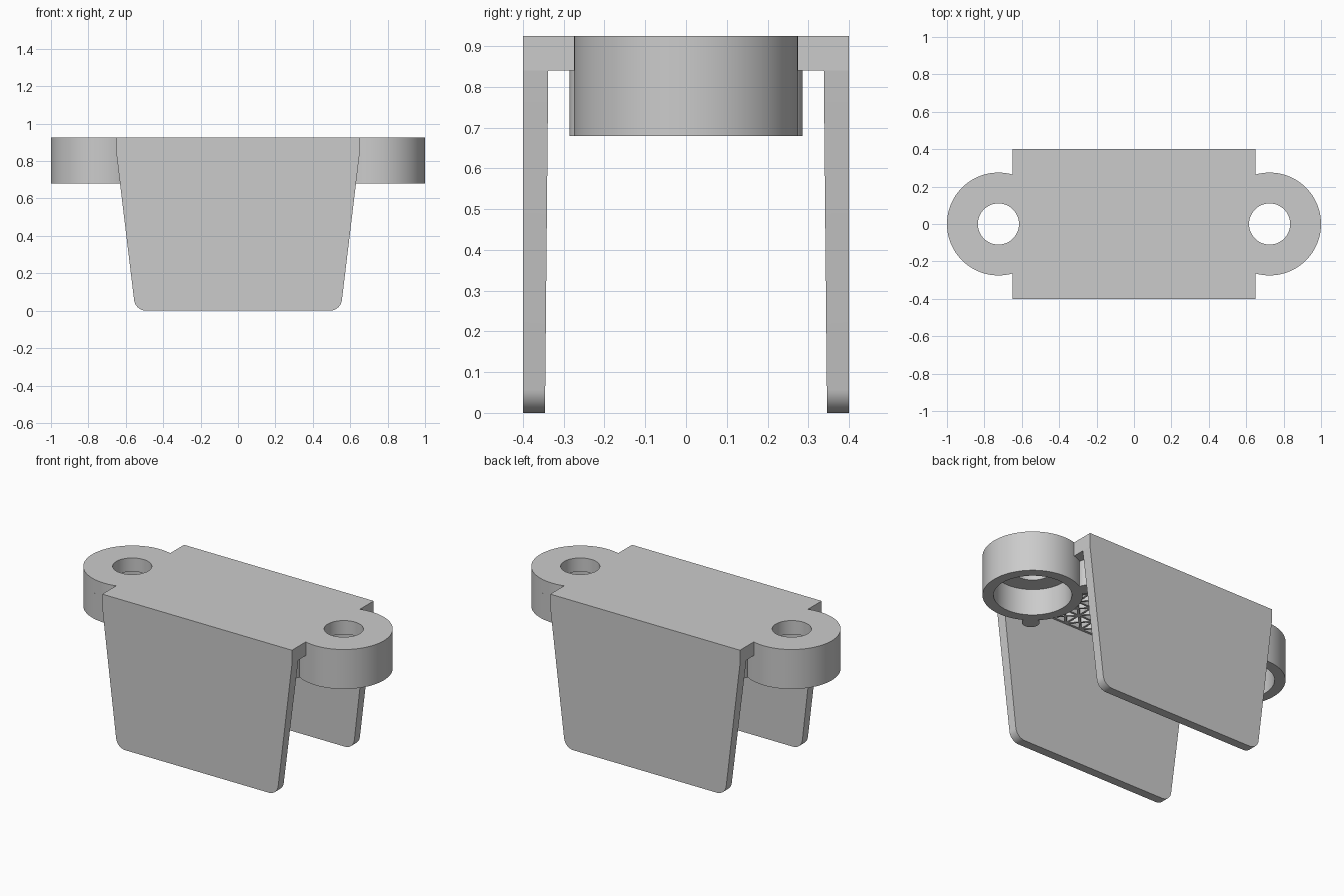
import bpy, bmesh
from math import sin, cos, pi, acos, sqrt
from mathutils import Vector

if "Cube" in bpy.data.objects:
    bpy.data.objects.remove(bpy.data.objects["Cube"])

TOP, UNDER, SHEET, LOW = 0.925, 0.84, 0.89, 0.68
HX, HY = 0.65, 0.40            # half size of the plate
EAR_X, EAR_R, HOLE_R, BORE_R = 0.725, 0.275, 0.11, 0.215


def arc(cx, cy, r, a0, a1, n):
    return [(cx + r * cos(a0 + (a1 - a0) * i / n),
             cy + r * sin(a0 + (a1 - a0) * i / n)) for i in range(n + 1)]


def circle(cx, cy, r, n=64):
    return arc(cx, cy, r, 0, 2 * pi, n)[:-1]


def finish(ob):
    bpy.ops.object.select_all(action='DESELECT')
    ob.select_set(True)
    bpy.context.view_layer.objects.active = ob
    bpy.ops.object.shade_smooth_by_angle(angle=0.6)


def slab(name, loops, z0, z1):
    """Extrude a flat outline (further loops are holes) from z0 to z1."""
    cu = bpy.data.curves.new(name, 'CURVE')
    cu.dimensions = '2D'
    cu.fill_mode = 'BOTH'
    cu.extrude = (z1 - z0) / 2
    for pts in loops:
        sp = cu.splines.new('POLY')
        sp.points.add(len(pts) - 1)
        for p, (x, y) in zip(sp.points, pts):
            p.co = (x, y, 0, 1)
        sp.use_cyclic_u = True
    tmp = bpy.data.objects.new(name + "_outline", cu)
    bpy.context.collection.objects.link(tmp)
    bpy.context.view_layer.update()
    me = bpy.data.meshes.new_from_object(
        tmp.evaluated_get(bpy.context.evaluated_depsgraph_get()))
    bpy.data.objects.remove(tmp)
    bm = bmesh.new()
    bm.from_mesh(me)
    bmesh.ops.translate(bm, vec=(0, 0, (z0 + z1) / 2), verts=bm.verts)
    bmesh.ops.remove_doubles(bm, verts=bm.verts, dist=1e-5)
    bmesh.ops.recalc_face_normals(bm, faces=bm.faces)
    bm.to_mesh(me)
    bm.free()
    ob = bpy.data.objects.new(name, me)
    bpy.context.collection.objects.link(ob)
    finish(ob)
    return ob


# Plate outline with a round ear at each end
a = acos((HX - EAR_X) / EAR_R)
half = [(HX, -HY)] + arc(EAR_X, 0, EAR_R, -a, a, 56) + [(HX, HY)]
outline = half + [(-x, -y) for x, y in half]
holes = [circle(s * EAR_X, 0, HOLE_R, 48) for s in (1, -1)]

# Triangular pockets between the crossed ribs under the plate
bosses = [(sx * 0.54, sy * 0.237) for sx in (1, -1) for sy in (1, -1)]
pockets = []
NX, NY, GX, GY, RIB = 12, 6, 0.63, 0.33, 0.012
dx, dy = 2 * GX / NX, 2 * GY / NY
for i in range(NX):
    for j in range(NY):
        x, y = -GX + i * dx, -GY + j * dy
        c = Vector((x + dx / 2, y + dy / 2))
        q = [Vector(p) for p in ((x, y), (x + dx, y), (x + dx, y + dy), (x, y + dy))]
        for k in range(4):
            t = [c, q[k], q[(k + 1) % 4]]
            l = [(t[(m + 1) % 3] - t[(m + 2) % 3]).length for m in range(3)]
            per = sum(l)
            inc = sum((t[m] * l[m] for m in range(3)), Vector((0, 0))) / per
            r_in = dx * dy / 2 / per
            f = 1 - RIB / 2 / r_in
            tri = [inc + (p - inc) * f for p in t]
            if any((Vector((abs(p.x), p.y)) - Vector((EAR_X, 0))).length < EAR_R + 0.005
                   for p in tri + [inc]):
                continue
            if any((inc - Vector(b)).length < 0.07 for b in bosses):
                continue
            pockets.append([(p.x, p.y) for p in tri])

slab("top_plate", [outline] + holes, SHEET, TOP)
slab("underside_ribs", [outline] + holes + pockets, UNDER, SHEET)

# Hollow collars under the ears
for side, s in (("right", 1), ("left", -1)):
    slab(side + "_ear_collar",
         [circle(s * EAR_X, 0, EAR_R, 96), circle(s * EAR_X, 0, BORE_R)], LOW, UNDER)

# Small round posts beside the collars
for n, (x, y) in enumerate(bosses):
    slab(f"post_{n + 1}", [circle(x, y, 0.049, 32)], LOW, UNDER)

# Tapered side walls with rounded lower corners
R, BX = 0.065, 0.55
slope = (HX - BX) / UNDER
right = arc(BX - R + 0.006, R, R, -pi / 2, -0.12, 10) + [(HX, UNDER)]
profile = right + [(-x, z) for x, z in reversed(right)]
for name, s in (("front_wall", -1), ("back_wall", 1)):
    bm = bmesh.new()
    outer = [bm.verts.new((x, s * HY, z)) for x, z in profile]
    inner = [bm.verts.new((x, s * (0.346 - 0.008 * z / UNDER), z)) for x, z in profile]
    bm.faces.new(outer)
    bm.faces.new(inner[::-1])
    n = len(profile)
    for i in range(n):
        k = (i + 1) % n
        bm.faces.new((outer[i], inner[i], inner[k], outer[k]))
    bmesh.ops.recalc_face_normals(bm, faces=bm.faces)
    me = bpy.data.meshes.new(name)
    bm.to_mesh(me)
    bm.free()
    ob = bpy.data.objects.new(name, me)
    bpy.context.collection.objects.link(ob)
    finish(ob)
